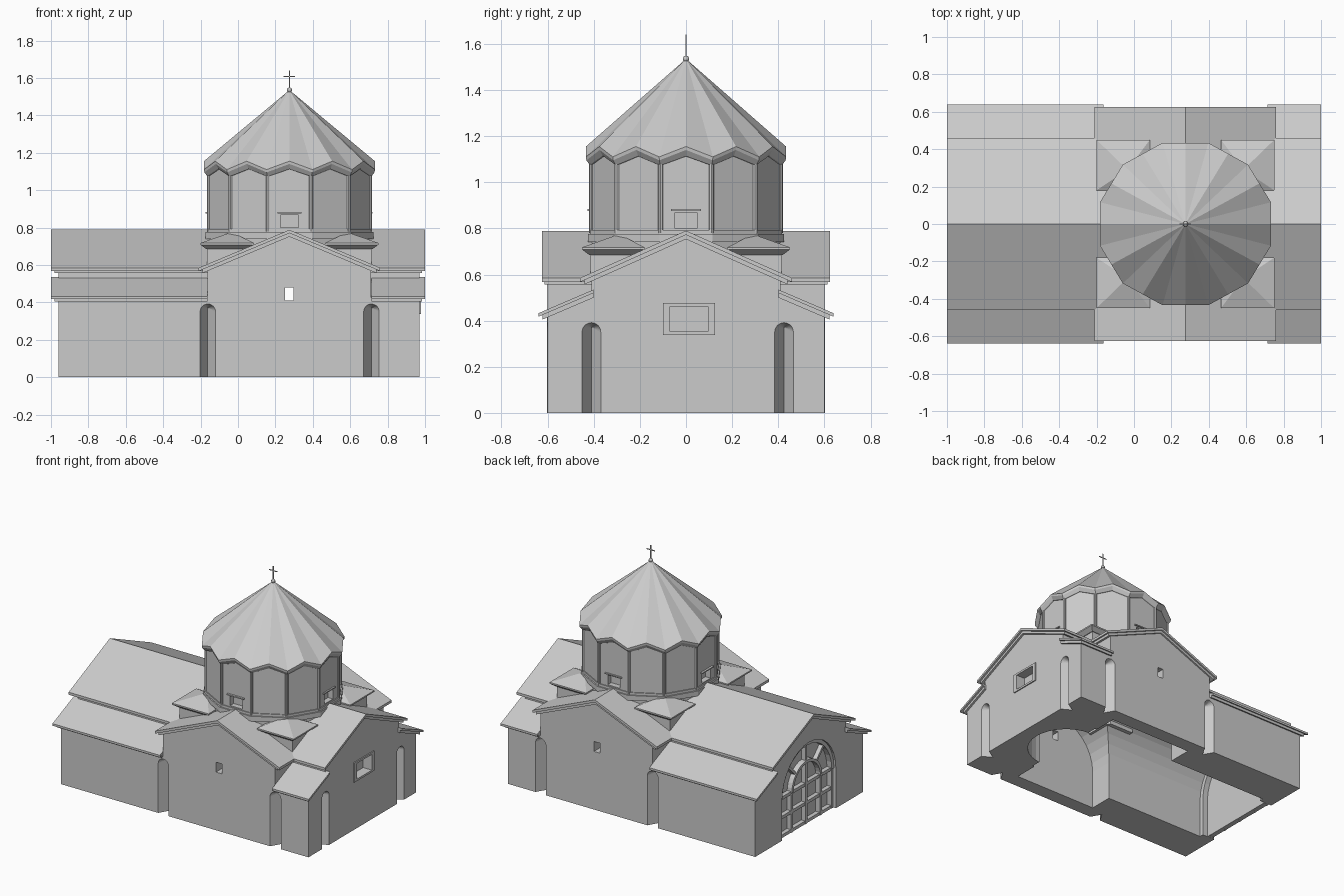
import bpy, bmesh
from math import sin, cos, pi

if "Cube" in bpy.data.objects:
    bpy.data.objects.remove(bpy.data.objects["Cube"], do_unlink=True)

stone = bpy.data.materials.new("pale_grey_stone")
stone.use_nodes = True
COLOUR = (0.6, 0.6, 0.6, 1)
stone.diffuse_color = COLOUR
stone.node_tree.nodes["Principled BSDF"].inputs["Base Color"].default_value = COLOUR

CX = 0.275            # centre of the crossing
RX, RY = 0.455, 0.432  # drum radii


def finish(name, bm):
    bmesh.ops.recalc_face_normals(bm, faces=bm.faces[:])
    mesh = bpy.data.meshes.new(name)
    bm.to_mesh(mesh)
    bm.free()
    mesh.materials.append(stone)
    obj = bpy.data.objects.new(name, mesh)
    bpy.context.collection.objects.link(obj)
    return obj


def prism(name, pts, axis, a, b):
    """Extrude a (side, height) profile along x or y."""
    bm = bmesh.new()
    ends = []
    for d in (a, b):
        ends.append([bm.verts.new((d, u, z) if axis == "x" else (u, d, z)) for u, z in pts])
        bm.faces.new(ends[-1])
    n = len(pts)
    for i in range(n):
        j = (i + 1) % n
        bm.faces.new((ends[0][i], ends[0][j], ends[1][j], ends[1][i]))
    return finish(name, bm)


def box(name, x0, x1, y0, y1, z0, z1):
    return prism(name, [(y0, z0), (y1, z0), (y1, z1), (y0, z1)], "x", x0, x1)


def loft(name, rings):
    """Skin stacked rings; a single point closes as a tip, others get caps."""
    bm = bmesh.new()
    rows = [[bm.verts.new(p) for p in r] for r in rings]
    for low, high in zip(rows, rows[1:]):
        n = len(low)
        for i in range(n):
            j = (i + 1) % n
            if len(high) == 1:
                bm.faces.new((low[i], low[j], high[0]))
            else:
                bm.faces.new((low[i], low[j], high[j], high[i]))
    for row in (rows[0], rows[-1]):
        if len(row) > 1:
            bm.faces.new(row)
    return finish(name, bm)


def ring(scale, z_peak, z_low, n=24):
    """Ring about the crossing, folded up over faces and down at corners."""
    pts = []
    for i in range(n):
        a = 2 * pi * i / n
        r = scale * (cos(pi / 12) if i % 2 == 0 else 1)
        pts.append((CX + RX * r * cos(a), RY * r * sin(a), z_low if i % 2 else z_peak))
    return pts


def arc(c, r, spring, n=16):
    return [(c + r * cos(pi * i / n), spring + r * sin(pi * i / n)) for i in range(n + 1)]


def arch(c, r, spring, base):
    return [(c + r, base)] + arc(c, r, spring) + [(c - r, base)]


def arch_band(name, r0, r1, spring, a, b):
    return prism(name, arc(0, r1, spring) + arc(0, r0, spring)[::-1], "x", a, b)


def niche(axis, c, face, out):
    """Arched wall niche with a V-shaped plan."""
    pts = [(u, face + out * 0.02, z) for u, z in arch(c, 0.052, 0.345, -0.05)]
    pts += [(c, face - out * 0.07, -0.05), (c, face - out * 0.07, 0.37)]
    bm = bmesh.new()
    vs = [bm.verts.new(p if axis == "y" else (p[1], p[0], p[2])) for p in pts]
    res = bmesh.ops.convex_hull(bm, input=vs)
    loose = {e for e in res["geom_interior"] if isinstance(e, bmesh.types.BMVert)}
    bmesh.ops.delete(bm, geom=list(loose), context="VERTS")
    return finish("niche_cutter", bm)


def cut(obj, cutters):
    for c in cutters:
        m = obj.modifiers.new("cut", "BOOLEAN")
        m.operation, m.solver, m.object = "DIFFERENCE", "EXACT", c
    bpy.context.view_layer.update()
    ev = obj.evaluated_get(bpy.context.evaluated_depsgraph_get())
    mesh = bpy.data.meshes.new_from_object(ev)
    obj.modifiers.clear()
    obj.data = mesh


# Hollow interior: nave vault, transept vault, apse and dome shaft
vault = arch(0, 0.33, 0.28, -0.1)
shaft = [(CX + 0.33 * cos(i * pi / 16), 0.33 * sin(i * pi / 16)) for i in range(32)]
apse = [(0.6 + 0.26 * cos(i * pi / 16), 0.26 * sin(i * pi / 16)) for i in range(32)]
cavities = [
    prism("nave_cutter", vault, "x", -0.86, 0.62),
    prism("transept_cutter", [(u + CX, z) for u, z in vault], "y", -0.5, 0.5),
    loft("shaft_cutter", [[(x, y, z) for x, y in shaft] for z in (0.35, 1.07)]),
    loft("apse_cutter", [[(x, y, z) for x, y in apse] for z in (-0.1, 0.5)]),
]
side_windows = box("side_window_cutter", 0.25, 0.296, -0.8, 0.8, 0.41, 0.48)
west_opening = prism("arch_window_cutter", arch(0, 0.3, 0.28, -0.1), "x", -1.1, -0.8)
east_window = box("east_window_cutter", 0.91, 1.1, -0.07, 0.095, 0.352, 0.462)
niches = [niche("y", x, s * 0.6, s) for x in (-0.162, 0.714) for s in (-1, 1)]
niches += [niche("x", y, 0.97, 1) for y in (-0.41, 0.425)]

# Walls
nave = [(0.6, 0), (0.6, 0.425), (0.41, 0.51), (0.41, 0.575), (0, 0.765)]
nave += [(-u, z) for u, z in nave[-2::-1]]
nave_walls = prism("nave_walls", nave, "x", -0.96, 0.97)
cut(nave_walls, cavities + niches + [side_windows, west_opening, east_window])
transept = [(CX - 0.437, 0), (CX + 0.437, 0), (CX + 0.437, 0.575), (CX, 0.765), (CX - 0.437, 0.575)]
transept_walls = prism("transept_walls", transept, "y", -0.603, 0.603)
cut(transept_walls, cavities + niches + [side_windows])


# Gabled roofs with a stepped cornice beneath
def gable_roof(name, axis, c, half, eave, ridge, a, b, a_in, b_in):
    for part, h, drop, t, p, q in (("roof", half, 0, 0.018, a, b),
                                   ("cornice", half - 0.02, 0.012, 0.025, a_in, b_in)):
        slope = (ridge - eave) / half
        e, r = ridge - slope * h - drop, ridge - drop
        prof = [(c - h, e), (c, r), (c + h, e), (c + h, e - t), (c, r - t), (c - h, e - t)]
        prism(name + "_" + part, prof, axis, p, q)


gable_roof("nave_west", "x", 0, 0.46, 0.585, 0.79, -1, -0.11, -0.98, -0.11)
gable_roof("nave_east", "x", 0, 0.46, 0.585, 0.79, 0.66, 1, 0.66, 0.985)
for side, s in (("front", -1), ("back", 1)):
    gable_roof("transept_" + side, "y", CX, 0.485, 0.585, 0.788,
               s * 0.38, s * 0.625, s * 0.38, s * 0.614)
    # Lean-to roofs of the side aisles
    for end, a, b, inset in (("west", -1, -0.162, (0.02, 0)), ("east", 0.714, 1, (0, 0.015))):
        slab = [(0.4, 0.535), (0.64, 0.432), (0.64, 0.417), (0.4, 0.52)]
        trim = [(0.4, 0.525), (0.622, 0.43), (0.622, 0.405), (0.4, 0.5)]
        prism(f"aisle_roof_{side}_{end}", [(s * u, z) for u, z in slab], "x", a, b)
        prism(f"aisle_cornice_{side}_{end}", [(s * u, z) for u, z in trim], "x",
              a + inset[0], b - inset[1])

# Hipped corner blocks around the drum
for sx in (-1, 1):
    for sy in (-1, 1):
        def square(grow, z):
            xs = (CX + sx * (0.475 + grow), CX + sx * (0.19 - grow))
            ys = (sy * (0.45 + grow), sy * (0.18 - grow))
            return [(xs[0], ys[0], z), (xs[1], ys[0], z), (xs[1], ys[1], z), (xs[0], ys[1], z)]
        tag = ("left" if sx > 0 else "right") + ("_back" if sy > 0 else "_front")
        block = loft("corner_block_" + tag, [square(-0.035, 0.5), square(-0.035, 0.7)])
        roof = loft("corner_roof_" + tag, [square(-0.03, 0.685), square(0, 0.708), square(0, 0.718),
                                           [(CX + sx * 0.31, sy * 0.29, 0.775)]])
        for part in (block, roof):
            cut(part, [cavities[2]])

# Drum with base ring, blind windows and corner shafts
drum = loft("drum", [ring(0.985, 0.6, 0.6), ring(0.985, 1.135, 1.09)])
blind = []
for c, r, axis in ((CX, RY, "y"), (0, RX, "x")):
    for s in (-1, 1):
        mid = s * r * cos(pi / 12) + (CX if axis == "x" else 0)
        w = [(c - 0.048, 0.8), (c + 0.048, 0.8), (c + 0.048, 0.868), (c - 0.048, 0.868)]
        blind.append(prism("drum_window_cutter", w, axis, mid - 0.045, mid + 0.045))
        lintel = [(c - 0.065, 0.876), (c + 0.065, 0.876), (c + 0.065, 0.884), (c - 0.065, 0.884)]
        prism("drum_window_lintel", lintel, axis, mid - 0.01, mid + 0.004)
cut(drum, [cavities[2]] + blind)
for i, (scale, z0, z1) in enumerate(((1.02, 0.74, 0.775), (1.0, 0.775, 0.792))):
    cut(loft(f"drum_base_ring_{i + 1}", [ring(scale, z0, z0), ring(scale, z1, z1)]), [cavities[2]])
for i in range(12):
    a = pi / 12 + i * pi / 6
    x, y = CX + 0.98 * RX * cos(a), 0.98 * RY * sin(a)
    loft("drum_shaft", [[(x + 0.011 * cos(k * pi / 4), y + 0.011 * sin(k * pi / 4), z)
                         for k in range(8)] for z in (0.78, 1.09)])

# Folded umbrella roof
loft("dome_roof", [ring(0.97, 1.11, 1.07), ring(1.0, 1.115, 1.075), ring(1.035, 1.14, 1.095),
                   ring(1.04, 1.155, 1.11), [(CX, 0, 1.535)]])

# Finial and cross
bm = bmesh.new()
bmesh.ops.create_uvsphere(bm, u_segments=12, v_segments=8, radius=0.014)
bmesh.ops.translate(bm, verts=bm.verts[:], vec=(CX, 0, 1.535))
finish("finial_ball", bm)
box("cross_post", CX - 0.003, CX + 0.003, -0.002, 0.002, 1.54, 1.64)
box("cross_bar", CX - 0.031, CX + 0.031, -0.002, 0.002, 1.605, 1.611)

# Framed window in the east wall
frame = box("east_window_frame", 0.96, 0.978, -0.1, 0.125, 0.338, 0.476)
cut(frame, [east_window])

# Large arched window with glazing bars in the west wall
prism("arch_window_pane", arch(0, 0.305, 0.28, 0), "x", -0.908, -0.9)
for name, r0, r1 in (("outer", 0.275, 0.302), ("inner", 0.15, 0.17)):
    arch_band(f"arch_window_{name}_band", r0, r1, 0.28, -0.945, -0.905)
for y in (-0.288, -0.16, 0, 0.16, 0.288):
    box("arch_window_mullion", -0.94, -0.905, y - 0.011, y + 0.011, 0, 0.44 if y == 0 else 0.285)
for z in (0.012, 0.145, 0.28):
    box("arch_window_rail", -0.938, -0.905, -0.298, 0.298, z - 0.011, z + 0.011)
for a in (pi / 4, pi / 2, 3 * pi / 4):
    u, v = cos(a), sin(a)
    spoke = [(r * u - s * 0.009 * v, 0.28 + r * v + s * 0.009 * u)
             for r, s in ((0.16, -1), (0.285, -1), (0.285, 1), (0.16, 1))]
    prism("arch_window_spoke", spoke, "x", -0.938, -0.905)

# Remove the cutters
for obj in list(bpy.data.objects):
    if "_cutter" in obj.name:
        bpy.data.objects.remove(obj, do_unlink=True)
